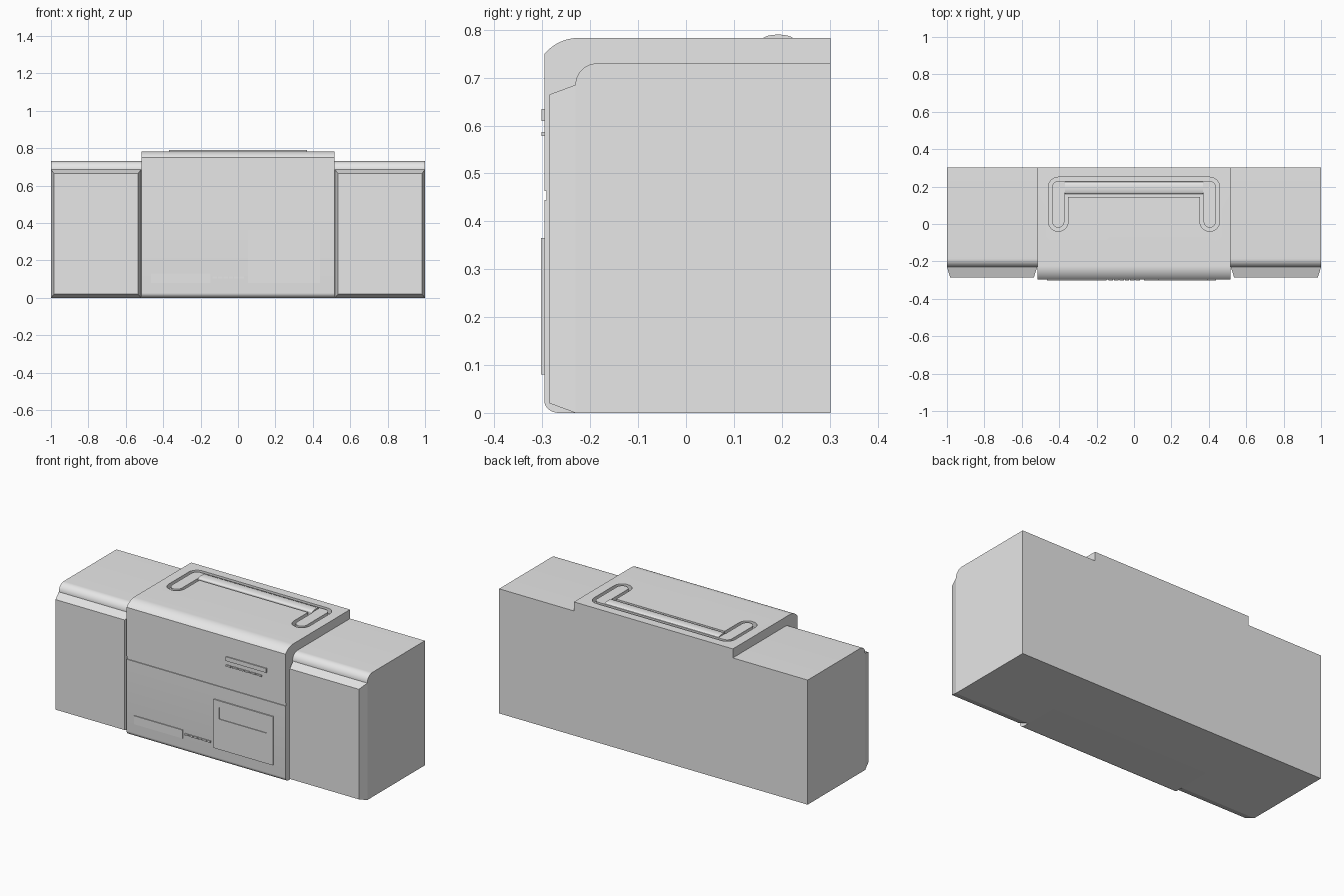
import bpy, bmesh
from math import sin, cos, pi, radians
from mathutils import Vector

if "Cube" in bpy.data.objects:
    bpy.data.objects.remove(bpy.data.objects["Cube"])

grey = bpy.data.materials.new("plain grey")
grey.use_nodes = True
colour = (0.8, 0.8, 0.8, 1)
grey.diffuse_color = colour
grey.node_tree.nodes["Principled BSDF"].inputs["Base Color"].default_value = colour

BACK, FRONT = 0.302, -0.296


def arc(cx, cy, rx, ry, start, end, steps=12):
    """Points along an ellipse, angles in degrees."""
    angles = [radians(start + (end - start) * i / steps) for i in range(steps + 1)]
    return [(cx + rx * cos(a), cy + ry * sin(a)) for a in angles]


def finish(name, bm):
    bmesh.ops.recalc_face_normals(bm, faces=bm.faces)
    mesh = bpy.data.meshes.new(name)
    bm.to_mesh(mesh)
    bm.free()
    mesh.materials.append(grey)
    obj = bpy.data.objects.new(name, mesh)
    bpy.context.collection.objects.link(obj)
    return obj


def prism(name, points, low, high, axis):
    """Extrude a (y, z) profile along x, or an (x, y) outline along z."""
    bm = bmesh.new()
    place = (lambda p: (low, *p)) if axis == "x" else (lambda p: (*p, low))
    face = bm.faces.new([bm.verts.new(place(p)) for p in points])
    grown = bmesh.ops.extrude_face_region(bm, geom=[face])["geom"]
    step = Vector((high - low, 0, 0) if axis == "x" else (0, 0, high - low))
    bmesh.ops.translate(bm, vec=step, verts=[v for v in grown if isinstance(v, bmesh.types.BMVert)])
    return finish(name, bm)


def box(name, x0, x1, y0, y1, z0, z1):
    return prism(name, [(x0, y0), (x1, y0), (x1, y1), (x0, y1)], z0, z1, "z")


def smooth(obj):
    bpy.ops.object.select_all(action="DESELECT")
    obj.select_set(True)
    bpy.context.view_layer.objects.active = obj
    bpy.ops.object.shade_smooth_by_angle(angle=radians(30))


def handle_outline(r):
    """U shape of half width r with round arm ends and round outer corners."""
    cx, low, high = 0.405, 0.0125, 0.1975
    half = arc(cx, low, r, r, 180, 360) + arc(cx, high, r, r, 0, 90, 8)
    mirrored = [(-x, y) for x, y in reversed(half)]
    return half + mirrored + [(-cx + r, high - r), (cx - r, high - r)]


# Central body with rounded front edges and a seam across the front
profile = [(BACK, 0), (BACK, 0.783)]
profile += arc(-0.225, 0.692, 0.091, 0.091, 90, 141)
profile += [(FRONT, 0.463), (FRONT + 0.005, 0.463), (FRONT + 0.005, 0.445), (FRONT, 0.445)]
profile += arc(-0.266, 0.026, 0.03, 0.026, 180, 270, 8)
body = prism("body", profile, -0.515, 0.515, "x")

# Recess in the top for the folded handle
cutter = prism("handle_recess", handle_outline(0.0525), 0.753, 0.85, "z")
cutter.hide_render = True
cut = body.modifiers.new("recess", "BOOLEAN")
cut.operation, cut.solver, cut.object = "DIFFERENCE", "EXACT", cutter
bpy.context.view_layer.objects.active = body
bpy.ops.object.modifier_apply(modifier="recess")
bpy.data.objects.remove(cutter)
smooth(body)

# Folded handle with a domed grip
smooth(prism("handle", handle_outline(0.0325), 0.75, 0.782, "z"))
grip = [(0.225, 0.77)] + arc(0.1925, 0.78, 0.0325, 0.01, 0, 180, 14) + [(0.16, 0.77)]
smooth(prism("handle_grip", grip, -0.37, 0.37, "x"))

# Speaker boxes on both sides, each with a bevelled front grille
box_profile = [(BACK, 0), (BACK, 0.73)] + arc(-0.185, 0.685, 0.046, 0.045, 90, 180) + [(-0.231, 0)]
for side, sign in (("left", 1), ("right", -1)):
    x0, x1 = sorted((0.515 * sign, sign))
    smooth(prism(side + "_speaker_box", box_profile, x0, x1, "x"))

    bm = bmesh.new()
    rings = []
    for inner, outer, y, z0, z1 in ((0.518, 1, -0.231, 0, 0.685), (0.535, 0.983, -0.285, 0.02, 0.665)):
        corners = [(inner, z0), (outer, z0), (outer, z1), (inner, z1)]
        rings.append([bm.verts.new((x * sign, y, z)) for x, z in corners])
        bm.faces.new(rings[-1])
    for i in range(4):
        j = (i + 1) % 4
        bm.faces.new((rings[0][i], rings[0][j], rings[1][j], rings[1][i]))
    finish(side + "_speaker_grille", bm)

# Cassette door: a raised frame around a recessed window
DOOR = FRONT - 0.007
box("door_left_rail", 0.053, 0.088, DOOR, FRONT + 0.002, 0.08, 0.365)
box("door_right_rail", 0.40, 0.438, DOOR, FRONT + 0.002, 0.08, 0.365)
box("door_top_rail", 0.088, 0.40, DOOR, FRONT + 0.002, 0.327, 0.365)
box("door_lower_panel", 0.088, 0.40, DOOR, FRONT + 0.002, 0.08, 0.258)
box("door_window", 0.088, 0.40, DOOR + 0.004, FRONT + 0.002, 0.258, 0.327)

# Front plates
box("tuner_scale", 0.132, 0.394, FRONT - 0.006, FRONT + 0.002, 0.61, 0.635)
box("control_plate", -0.464, -0.148, FRONT - 0.005, FRONT + 0.002, 0.08, 0.129)

# Rows of small buttons
for name, start, end, z0, z1, count in (
        ("tuner_button", 0.132, 0.37, 0.578, 0.587, 6),
        ("tape_button", -0.135, 0.037, 0.103, 0.113, 6)):
    pitch = (end - start) / count
    for i in range(count):
        x = start + i * pitch
        box(f"{name}_{i + 1}", x, x + pitch * 0.8, FRONT - 0.006, FRONT + 0.002, z0, z1)
